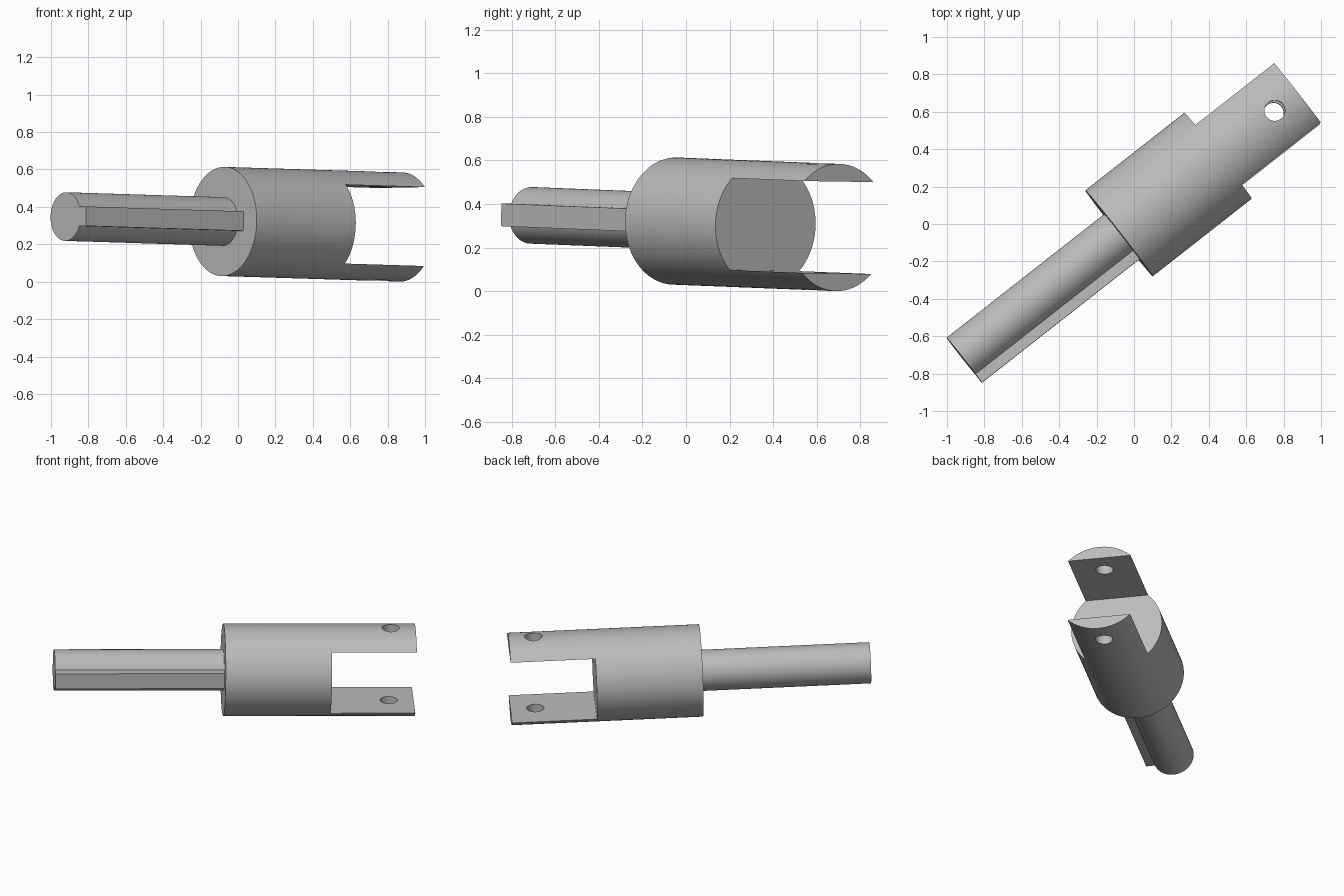
import bpy
import math
from mathutils import Matrix, Vector

cube = bpy.data.objects.get("Cube")
if cube:
    bpy.data.objects.remove(cube, do_unlink=True)

steel = bpy.data.materials.new("grey_steel")
steel.use_nodes = True
GREY = (0.5, 0.5, 0.5, 1)
steel.diffuse_color = GREY
steel.node_tree.nodes["Principled BSDF"].inputs["Base Color"].default_value = GREY

# Pose of the whole part: local x runs along the shaft toward the fork
u = Vector((0.787, 0.617, -0.0245)).normalized()
v = Vector((0, 0, 1)).cross(u).normalized()
w = u.cross(v)
axes = Matrix((u, v, w)).transposed().to_4x4()
POSE = Matrix.Translation((-0.08, -0.05, 0.322)) @ axes @ Matrix.Rotation(-0.012, 4, 'X')


def finish(name, local):
    ob = bpy.context.object
    ob.name = name
    ob.data.transform(POSE @ local)
    ob.data.materials.append(steel)
    return ob


def rod(name, radius, length, local, sides=96):
    bpy.ops.mesh.primitive_cylinder_add(vertices=sides, radius=radius, depth=length)
    return finish(name, local)


def along_x(start, end):
    return Matrix.Translation(((start + end) / 2, 0, 0)) @ Matrix.Rotation(math.pi / 2, 4, 'Y')


def block(name, low, high):
    low, high = Vector(low), Vector(high)
    bpy.ops.mesh.primitive_cube_add(size=1)
    return finish(name, Matrix.Translation((low + high) / 2) @ Matrix.Diagonal((*(high - low), 1)))


def cut(target, cutter):
    cutter.hide_render = True
    mod = target.modifiers.new("cut", 'BOOLEAN')
    mod.operation = 'DIFFERENCE'
    mod.solver = 'EXACT'
    mod.object = cutter
    bpy.context.view_layer.objects.active = target
    bpy.ops.object.modifier_apply(modifier=mod.name)
    bpy.data.objects.remove(cutter, do_unlink=True)


def smooth(ob):
    bpy.ops.object.select_all(action='DESELECT')
    ob.select_set(True)
    bpy.context.view_layer.objects.active = ob
    bpy.ops.object.shade_smooth_by_angle(angle=math.radians(30))


# Fork body: a thick round bar, slotted into two prongs with a pin hole through both
body = rod("fork_body", 0.292, 1.21, along_x(0, 1.21))
cut(body, block("slot_cutter", (0.673, -0.5, -0.211), (1.4, 0.5, 0.211)))
cut(body, rod("pin_hole_cutter", 0.055, 1, Matrix.Translation((1.053, 0, 0)), 48))
smooth(body)

# Drive shaft with a key along its right side
shaft = rod("shaft", 0.13, 1.09, along_x(-1.07, 0.02))
smooth(shaft)
block("shaft_key", (-1.07, -0.176, -0.052), (0.02, -0.117, 0.052))
